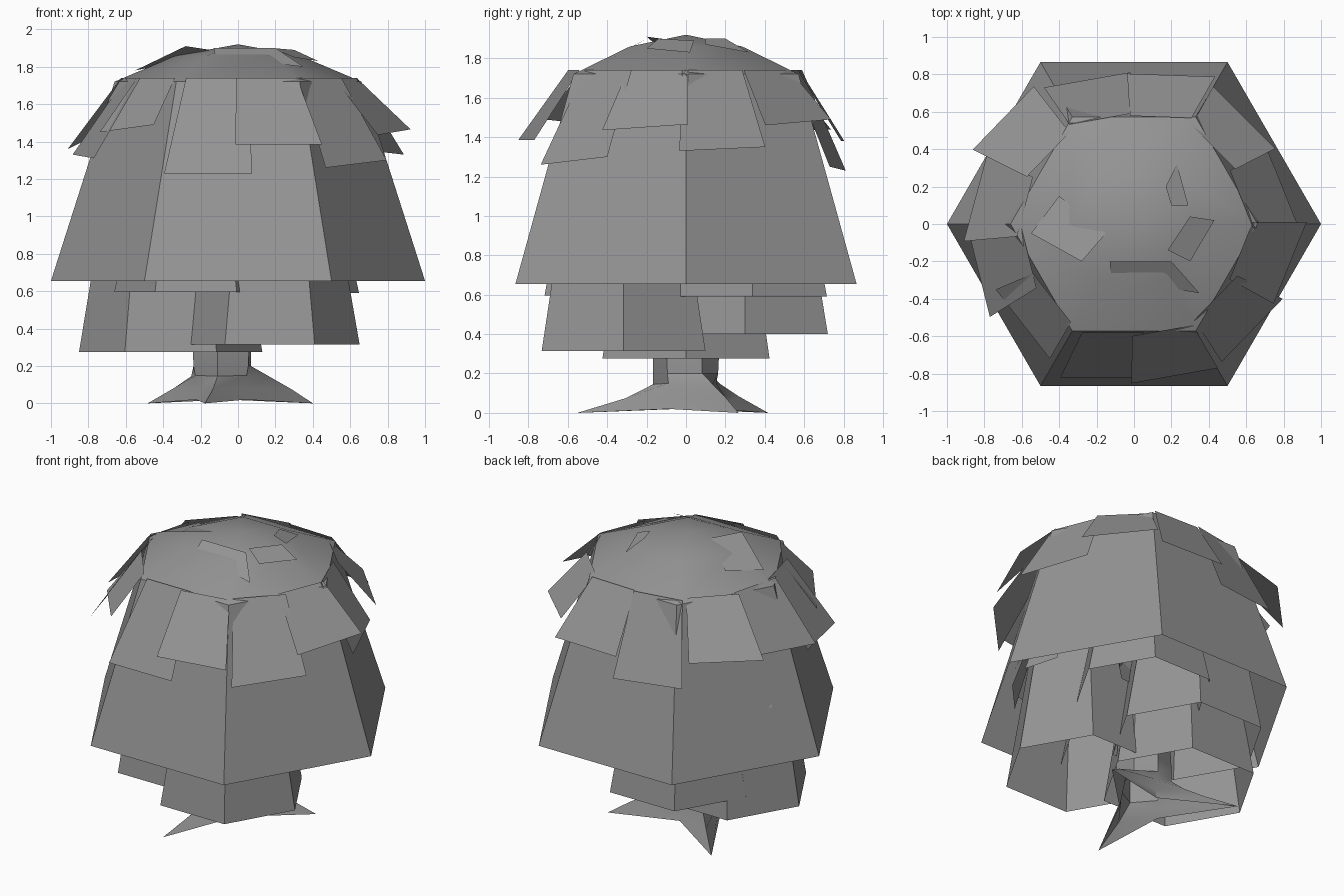
import bpy, bmesh, math
from mathutils import Vector, Matrix

cube = bpy.data.objects.get("Cube")
if cube:
    bpy.data.objects.remove(cube, do_unlink=True)

grey = bpy.data.materials.new("plain_grey")
grey.use_nodes = True
COLOUR = (0.3, 0.3, 0.3, 1)
grey.diffuse_color = COLOUR
grey.node_tree.nodes["Principled BSDF"].inputs["Base Color"].default_value = COLOUR


def finish(name, bm):
    mesh = bpy.data.meshes.new(name)
    bm.to_mesh(mesh)
    bm.free()
    mesh.materials.append(grey)
    obj = bpy.data.objects.new(name, mesh)
    bpy.context.collection.objects.link(obj)
    bpy.ops.object.select_all(action='DESELECT')
    obj.select_set(True)
    bpy.context.view_layer.objects.active = obj
    bpy.ops.object.shade_smooth_by_angle(angle=math.radians(30))


def polar(angle, radius, z):
    a = math.radians(angle)
    return Vector((radius * math.cos(a), radius * math.sin(a), z))


def add_face(bm, points):
    bm.faces.new([bm.verts.new(p) for p in points])


def loft(bm, rings):
    rings = [[bm.verts.new(p) for p in ring] for ring in rings]
    for low, high in zip(rings, rings[1:]):
        for i in range(len(low)):
            j = (i + 1) % len(low)
            bm.faces.new((low[i], low[j], high[j], high[i]))
    return rings


def hex_shell(bm, profile, apex):
    # open-bottomed six-sided shell closed by a point
    rings = loft(bm, [[polar(60 * i, r, z) for i in range(6)] for r, z in profile])
    tip = bm.verts.new((0, 0, apex))
    for i in range(6):
        bm.faces.new((rings[-1][i], rings[-1][(i + 1) % 6], tip))


def flap(bm, angle, facing, radius, z, tilt):
    # hanging leaf panel, wider at its lower edge
    side = polar(facing + 90, 1, 0)
    top = polar(angle, 0.59, 1.74)
    low = polar(angle, radius, z)
    roll = Vector((0, 0, tilt))
    add_face(bm, [top - side * .165, low - side * .235 - roll,
                  low + side * .235 + roll, top + side * .165])


# angle, facing, lower radius, lower height, tilt
FLAPS = [
    (259, 270, .836, 1.23, 0), (285, 280, .84, 1.385, 0),
    (318, 316, .85, 1.28, .02), (346, 338, .86, 1.45, .015),
    (13, 22, .82, 1.34, .01), (44, 45, .82, 1.475, .015),
    (76, 88, .82, 1.38, 0), (108, 100, .81, 1.24, .01),
    (141, 136, .90, 1.43, -.01), (171, 165, .86, 1.39, -.03),
    (198, 194, .87, 1.32, -.01), (222, 218, .80, 1.47, .02),
]
HEM = 0.655


def clump(name, x, y, hem, radius, height):
    place = Matrix.Translation((x, y, hem)) @ Matrix.Diagonal((radius, radius, height, 1)) \
        @ Matrix.Translation((0, 0, -HEM))
    shell = bmesh.new()
    hex_shell(shell, [(1, HEM), (.66, 1.72), (.33, 1.86)], 1.92)
    leaves = bmesh.new()
    for spec in FLAPS:
        flap(leaves, *spec)
    for part, bm in (("skirt", shell), ("leaf_flaps", leaves)):
        bm.transform(place)
        finish(f"{name}_{part}", bm)


# Foliage: one large clump covering five narrow ones
clump("main_foliage", 0, 0, HEM, 1, 1)
clump("right_low_foliage", -.36, 0, .275, .49, .95)
clump("front_low_foliage", .17, -.317, .315, .48, .88)
clump("back_low_foliage", -.175, .3, .40, .485, .82)
clump("back_inner_foliage", .21, .337, .59, .437, .65)
clump("front_inner_foliage", -.225, -.34, .595, .437, .65)

# Ragged leaves breaking through the crown
crown = bmesh.new()
add_face(crown, [(-.13, -.2, 1.9), (-.12, -.29, 1.85), (.35, -.37, 1.8), (.2, -.2, 1.9)])
add_face(crown, [(.18, -.14, 1.9), (.3, -.2, 1.85), (.43, .02, 1.83), (.3, .04, 1.89)])
add_face(crown, [(.2, .1, 1.9), (.29, .1, 1.87), (.23, .32, 1.83), (.17, .2, 1.9)])
add_face(crown, [(-.28, -.2, 1.91), (-.15, -.05, 1.89), (-.4, .15, 1.81), (-.55, -.05, 1.78)])
finish("crown_leaves", crown)

# Trunk: ridges run down into three root tips, with hollows between; open below
# angle, tip radius, flare radius, flare height, knee radius
ROOTS = [(29, .55, .42, .075, .28), (134, .58, .37, .085, .245), (260, .56, .31, .075, .17)]
HOLLOWS = [81, 197, 325]


def trunk_ring(root_spot, hollow_r, hollow_z):
    ring = []
    for (angle, *root), hollow in zip(ROOTS, HOLLOWS):
        ring += [polar(angle, *root_spot(*root)), polar(hollow, hollow_r, hollow_z)]
    return ring


trunk = bmesh.new()
rings = loft(trunk, [
    trunk_ring(lambda tip, flare, z, knee: (tip, 0), .15, .02),
    trunk_ring(lambda tip, flare, z, knee: (flare, z), .14, .08),
    trunk_ring(lambda tip, flare, z, knee: (knee, .145), .155, .15),
    trunk_ring(lambda tip, flare, z, knee: (.17, .2), .165, .2),
    trunk_ring(lambda tip, flare, z, knee: (.17, .3), .17, .3),
    trunk_ring(lambda tip, flare, z, knee: (.13, 1.1), .13, 1.1),
])
trunk.faces.new(rings[-1])
trunk.transform(Matrix.Translation((-.08, 0, 0)))
finish("trunk_and_roots", trunk)
